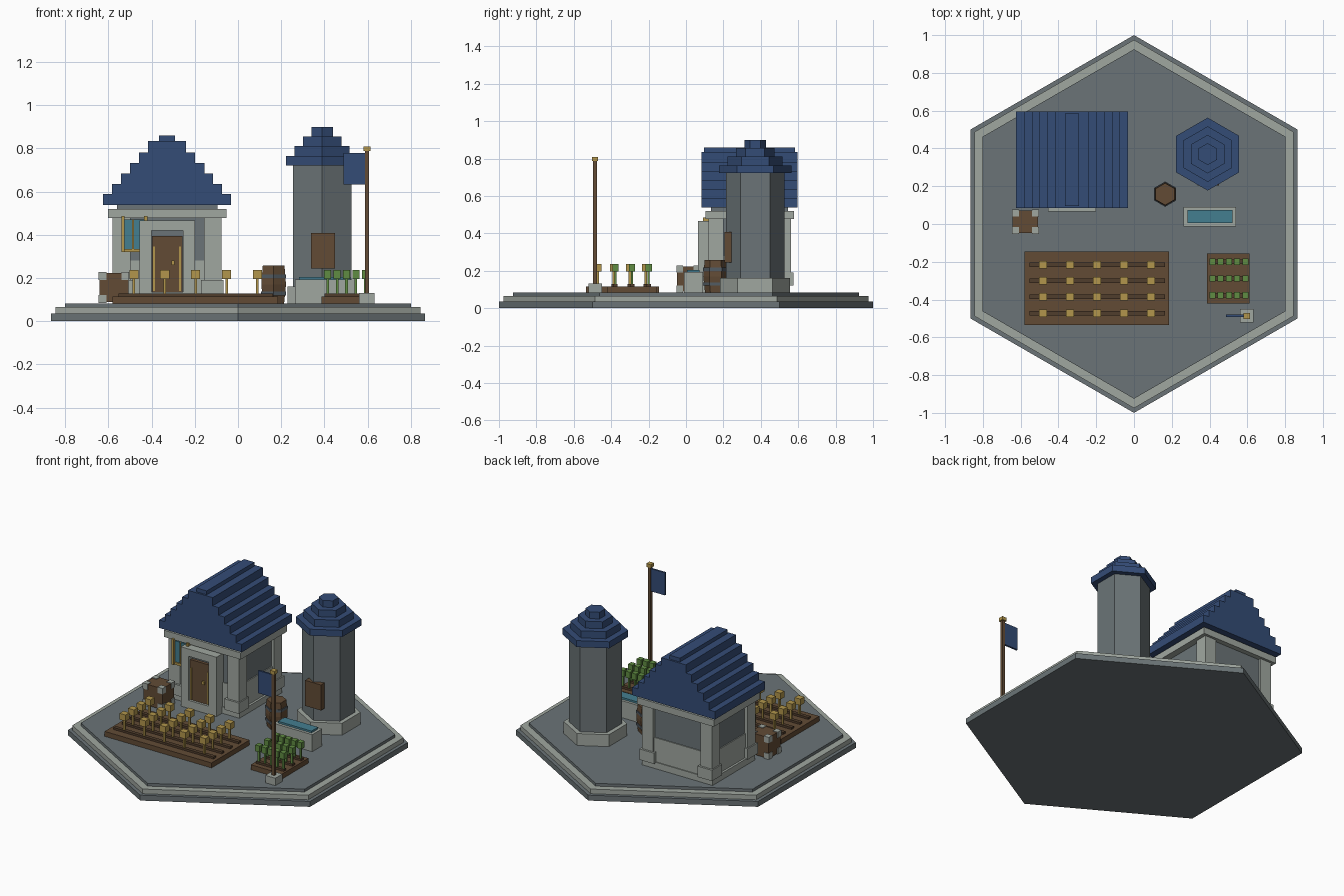
import bpy, bmesh, math
from mathutils import Matrix, Vector

if "Cube" in bpy.data.objects:
    bpy.data.objects.remove(bpy.data.objects["Cube"])


def mat(name, r, g, b):
    lin = [((c / 255 + 0.055) / 1.055) ** 2.4 for c in (r, g, b)]
    m = bpy.data.materials.new(name)
    m.diffuse_color = (*lin, 1)
    m.use_nodes = True
    m.node_tree.nodes["Principled BSDF"].inputs["Base Color"].default_value = m.diffuse_color
    return m


SLATE = mat("slate grey", 107, 116, 119)
STONE = mat("light stone", 160, 167, 160)
BLUE = mat("roof blue", 52, 76, 118)
WOOD = mat("wood brown", 98, 75, 53)
DARK = mat("dark wood", 80, 61, 44)
GOLD = mat("straw gold", 178, 150, 76)
TEAL = mat("water teal", 68, 126, 144)
GREEN = mat("leaf green", 96, 140, 66)
IRON = mat("iron grey", 82, 92, 100)


def finish(bm, name, material):
    mesh = bpy.data.meshes.new(name)
    bm.normal_update()
    bm.to_mesh(mesh)
    bm.free()
    mesh.materials.append(material)
    ob = bpy.data.objects.new(name, mesh)
    bpy.context.collection.objects.link(ob)
    return ob


def boxes(name, material, *extents):
    """Each extent is (x0, x1, y0, y1, z0, z1)."""
    bm = bmesh.new()
    for x0, x1, y0, y1, z0, z1 in extents:
        m = Matrix.Translation(((x0 + x1) / 2, (y0 + y1) / 2, (z0 + z1) / 2))
        m = m @ Matrix.Diagonal((x1 - x0, y1 - y0, z1 - z0, 1))
        bmesh.ops.create_cube(bm, size=1, matrix=m)
    return finish(bm, name, material)


def around(x, y, h, z0, z1, hy=None):
    hy = h if hy is None else hy
    return (x - h, x + h, y - hy, y + hy, z0, z1)


def hexes(name, material, x, y, *tiers):
    """Stacked hexagons pointing along y; tiers are (r_bottom, r_top, z0, z1)."""
    bm = bmesh.new()
    for r0, r1, z0, z1 in tiers:
        rings = [[bm.verts.new((x + r * math.sin(k * math.pi / 3),
                                y - r * math.cos(k * math.pi / 3), z))
                  for k in range(6)] for r, z in ((r0, z0), (r1, z1))]
        for k in range(6):
            j = (k + 1) % 6
            bm.faces.new((rings[0][k], rings[0][j], rings[1][j], rings[1][k]))
        bm.faces.new(rings[0][::-1])
        bm.faces.new(rings[1])
    return finish(bm, name, material)


G = 0.083  # ground level

# Hexagonal island
hexes("island_base", SLATE, 0, 0, (1, 1, 0, 0.035))
hexes("island_rim", STONE, 0, 0, (0.975, 0.975, 0.035, 0.065))
hexes("island_ground", SLATE, 0, 0, (0.925, 0.925, 0.065, G))

# House walls, plinth, lower band, top beam
HX, HY = -0.328, 0.34
boxes("house_walls", SLATE, around(HX, HY, 0.232, G, 0.54, 0.205))
boxes("house_plinth", STONE, around(HX, HY, 0.252, G, 0.125, 0.217))
boxes("house_lower_band", STONE, around(HX, HY, 0.238, 0.125, 0.28, 0.211))
boxes("house_top_beam", STONE, around(HX, HY, 0.275, 0.477, 0.52, 0.237))
posts, blocks = [], []
for sx in (-1, 1):
    for sy in (-1, 1):
        posts.append(around(HX + sx * 0.211, HY + sy * 0.18, 0.041, 0.12, 0.48))
        blocks.append(around(HX + sx * 0.208, HY + sy * 0.182, 0.052, 0.12, 0.19))
boxes("corner_posts", STONE, *posts)
boxes("post_blocks", STONE, *blocks)

# Stepped gable roof
steps = [(0.296, 0.537, 0.588), (0.255, 0.588, 0.635), (0.213, 0.635, 0.684),
         (0.172, 0.684, 0.732), (0.13, 0.732, 0.782), (0.088, 0.782, 0.835)]
boxes("house_roof", BLUE, *[around(HX, HY, h, z0, z1, 0.256) for h, z0, z1 in steps])
boxes("roof_ridge", BLUE, around(HX, HY, 0.037, 0.835, 0.86, 0.244))

# Doorway and door
boxes("door_frame", STONE, (-0.455, -0.4, 0.065, 0.15, G, 0.42),
      (-0.255, -0.2, 0.065, 0.15, G, 0.42), (-0.455, -0.2, 0.065, 0.15, 0.42, 0.467),
      (-0.455, -0.2, 0.065, 0.15, G, 0.135))
boxes("door_recess", SLATE, (-0.4, -0.255, 0.1, 0.15, 0.135, 0.42))
boxes("door", WOOD, (-0.398, -0.257, 0.08, 0.11, 0.135, 0.394))
boxes("door_trim", GOLD, (-0.393, -0.384, 0.074, 0.081, 0.14, 0.345),
      (-0.274, -0.265, 0.074, 0.081, 0.14, 0.345),
      (-0.309, -0.293, 0.07, 0.081, 0.26, 0.28))

# Window
boxes("window_pane", TEAL, (-0.53, -0.43, 0.108, 0.12, 0.335, 0.47))
boxes("window_frame", GOLD, (-0.54, -0.525, 0.09, 0.12, 0.32, 0.486),
      (-0.435, -0.42, 0.09, 0.12, 0.32, 0.486), (-0.49, -0.482, 0.1, 0.12, 0.335, 0.47),
      (-0.54, -0.42, 0.1, 0.12, 0.32, 0.335))

# Hexagonal tower
TX, TY = 0.39, 0.37
hexes("tower_base", STONE, TX, TY, (0.187, 0.187, G, 0.16))
hexes("tower_shaft", SLATE, TX, TY, (0.156, 0.156, 0.16, 0.722))
hexes("tower_roof", BLUE, TX, TY, (0.193, 0.193, 0.722, 0.764),
      (0.147, 0.147, 0.764, 0.81), (0.102, 0.102, 0.81, 0.855),
      (0.058, 0.058, 0.855, 0.898))
boxes("tower_door", WOOD, (0.337, 0.45, 0.205, 0.243, 0.243, 0.408))

# Barrel with iron bands
hexes("barrel", WOOD, 0.165, 0.158, (0.056, 0.066, G, 0.17), (0.066, 0.058, 0.17, 0.257))
hexes("barrel_bands", IRON, 0.165, 0.158, (0.067, 0.067, 0.12, 0.137),
      (0.067, 0.067, 0.2, 0.217))

# Water trough
boxes("trough", STONE, (0.263, 0.54, -0.012, 0.09, G, 0.193))
boxes("trough_water", TEAL, (0.283, 0.522, 0.006, 0.073, 0.19, 0.205))

# Crate with stone corner caps
CX, CY, CZ = -0.575, 0.012, 0.155
boxes("crate", WOOD, around(CX, CY, 0.067, CZ - 0.067, CZ + 0.069, 0.06))
boxes("crate_corners", STONE,
      *[around(CX + a * 0.053, CY + b * 0.046, 0.018, CZ + c * 0.053 - 0.018,
               CZ + c * 0.053 + 0.02) for a in (-1, 1) for b in (-1, 1) for c in (-1, 1)])


# Planted beds: soil, furrow ridges, stalks and square heads
def bed(prefix, soil, ridge, xs, ys, half, crop):
    boxes(prefix + "_soil", WOOD, (*soil, G, 0.115))
    boxes(prefix + "_ridges", DARK, *[(*ridge, y - 0.012, y + 0.012, 0.115, 0.128) for y in ys])
    boxes(prefix + "_stalks", crop, *[around(x, y, 0.006, 0.12, 0.2) for x in xs for y in ys])
    boxes(prefix + "_heads", crop,
          *[around(x, y, half[0], 0.195, 0.236, half[1]) for x in xs for y in ys])


bed("grain", (-0.58, 0.185, -0.535, -0.145), (-0.553, 0.163),
    [-0.482 + 0.143 * i for i in range(5)], [-0.215 - 0.0855 * i for i in range(4)],
    (0.021, 0.02), GOLD)
bed("greens", (0.387, 0.612, -0.422, -0.155), (0.4, 0.6),
    [0.415 + 0.0437 * i for i in range(5)], [-0.2 - 0.0885 * i for i in range(3)],
    (0.016, 0.017), GREEN)

# Flag on a pole
FX, FY = 0.597, -0.486
boxes("flag_base", STONE, around(FX, FY, 0.036, G, 0.131))
boxes("flag_pole", WOOD, around(FX, FY, 0.01, 0.13, 0.79))
boxes("flag_finial", GOLD, around(FX, FY, 0.016, 0.787, 0.809))
boxes("flag_cloth", BLUE, (0.488, 0.59, FY - 0.006, FY + 0.006, 0.632, 0.778))
